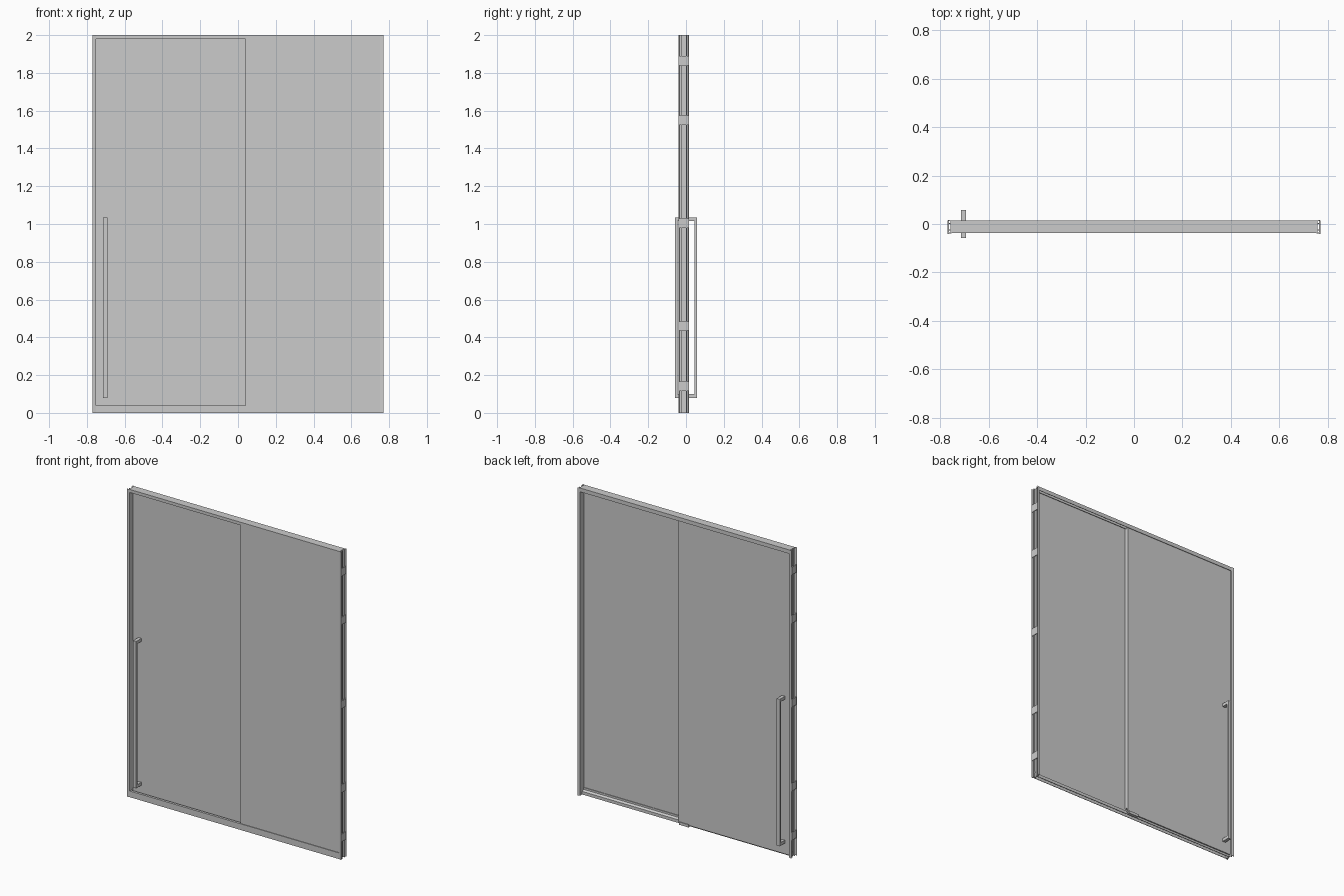
import bpy, bmesh

if "Cube" in bpy.data.objects:
    bpy.data.objects.remove(bpy.data.objects["Cube"])


def new_object(name, bm):
    bmesh.ops.recalc_face_normals(bm, faces=bm.faces)
    mesh = bpy.data.meshes.new(name)
    bm.to_mesh(mesh)
    bm.free()
    obj = bpy.data.objects.new(name, mesh)
    bpy.context.collection.objects.link(obj)
    return obj


def add_box(bm, x0, x1, y0, y1, z0, z1):
    verts = bmesh.ops.create_cube(bm, size=1)["verts"]
    for v in verts:
        v.co.x = x1 if v.co.x > 0 else x0
        v.co.y = y1 if v.co.y > 0 else y0
        v.co.z = z1 if v.co.z > 0 else z0


def boxes(name, *dims):
    bm = bmesh.new()
    for d in dims:
        add_box(bm, *d)
    return new_object(name, bm)


def extrude(name, points, direction):
    """Closed profile of 3D points swept along direction."""
    bm = bmesh.new()
    face = bm.faces.new([bm.verts.new(p) for p in points])
    out = bmesh.ops.extrude_face_region(bm, geom=[face])["geom"]
    moved = [v for v in out if isinstance(v, bmesh.types.BMVert)]
    bmesh.ops.translate(bm, verts=moved, vec=direction)
    return new_object(name, bm)


# Header: downward-open channel with a divider between the two panes
header = [(-0.038, 2), (0.014, 2), (0.014, 1.975), (0.011, 1.975),
          (0.011, 1.995), (-0.014, 1.995), (-0.014, 1.98), (-0.017, 1.98),
          (-0.017, 1.995), (-0.035, 1.995), (-0.035, 1.98), (-0.038, 1.98)]
extrude("header_rail", [(-0.757, y, z) for y, z in header], (1.514, 0, 0))

# Threshold: hollow from below, sloping down behind the fixed pane
sill = [(-0.038, 0), (-0.038, 0.04), (-0.022, 0.04), (-0.022, 0.028),
        (-0.008, 0.02), (-0.008, 0), (-0.011, 0), (-0.011, 0.017),
        (-0.025, 0.024), (-0.025, 0.036), (-0.035, 0.036), (-0.035, 0)]
extrude("bottom_rail", [(-0.757, y, z) for y, z in sill], (1.514, 0, 0))

# Side posts: outward-open channels holding clips
post = [(0.77, -0.041), (0.77, -0.038), (0.756, -0.034), (0.756, -0.026),
        (0.766, -0.026), (0.766, -0.023), (0.756, -0.023), (0.756, 0.001),
        (0.766, 0.001), (0.766, 0.004), (0.756, 0.004), (0.756, 0.011),
        (0.77, 0.014), (0.77, 0.017), (0.752, 0.014), (0.752, -0.038)]
clip_heights = (0.14, 0.46, 1.005, 1.55, 1.865)
for side, s in (("left", -1), ("right", 1)):
    extrude(side + "_post", [(s * x, y, 0) for x, y in post], (0, 0, 2))
    x0, x1 = sorted((s * 0.764, s * 0.769))
    boxes(side + "_wall_clips",
          *[(x0, x1, -0.037, 0.012, z - 0.025, z + 0.025) for z in clip_heights])

# Panes: fixed in front on the right, sliding behind on the left
boxes("fixed_pane", (0.04, 0.754, -0.034, -0.026, 0.036, 1.99))
boxes("sliding_pane", (-0.754, 0.05, -0.004, 0.004, 0.01, 1.99))

# Seal between the panes and floor guide for the sliding one
boxes("pane_seal", (0.04, 0.05, -0.026, -0.004, 0.04, 1.98))
boxes("floor_guide", (-0.025, 0.045, -0.01, 0.01, 0, 0.009),
      (-0.025, 0.045, 0.006, 0.01, 0.009, 0.018))

# Pull handles on both faces of the sliding pane
for side, s in (("front", -1), ("back", 1)):
    bar = sorted((s * 0.045, s * 0.057))
    leg = sorted((s * 0.004, s * 0.045))
    boxes(side + "_handle",
          (-0.714, -0.692, *bar, 0.08, 1.035),
          (-0.714, -0.692, *leg, 0.08, 0.1),
          (-0.714, -0.692, *leg, 1.015, 1.035))
